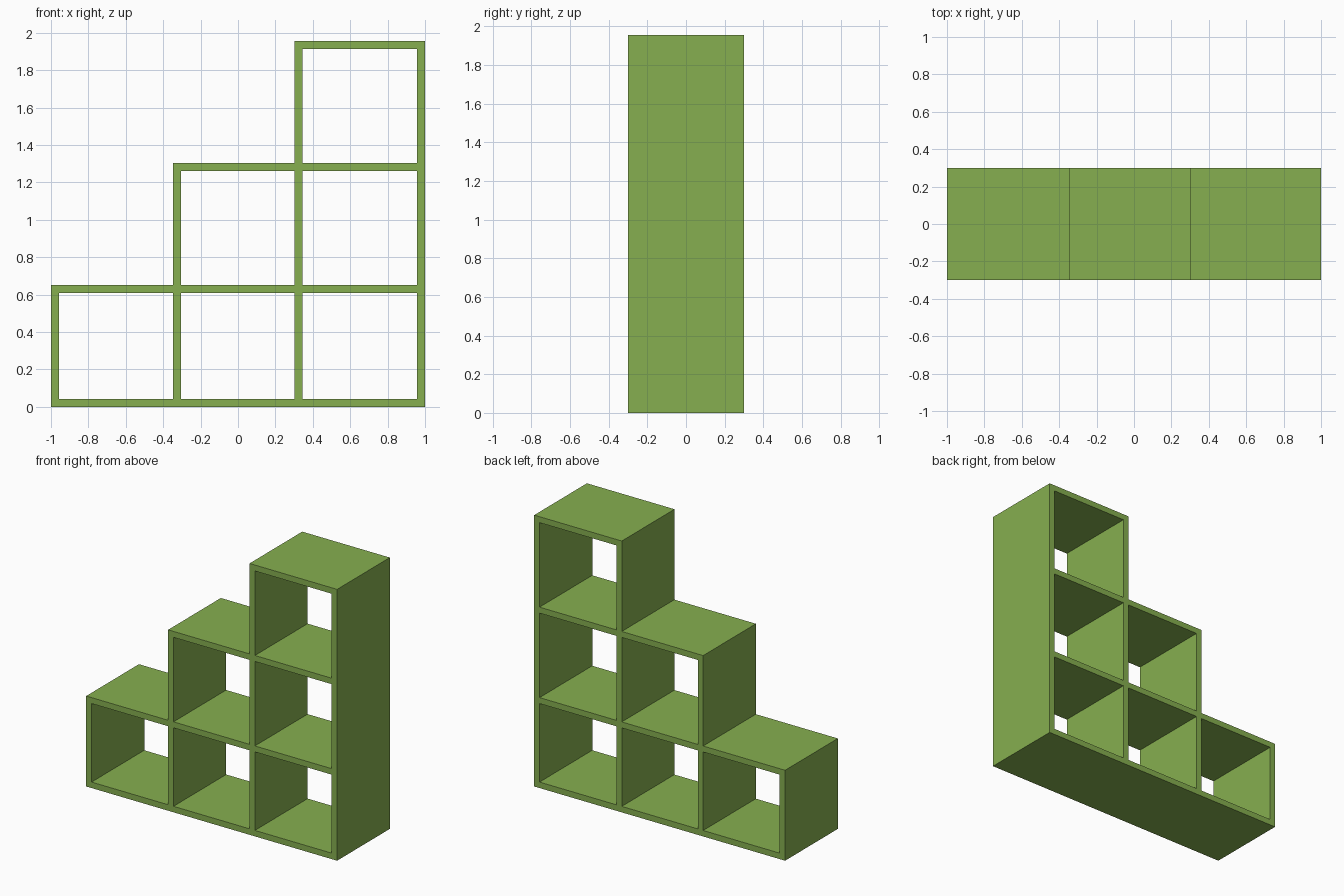
import bpy

if "Cube" in bpy.data.objects:
    bpy.data.objects.remove(bpy.data.objects["Cube"])

T = 0.043            # board thickness
DEPTH = 0.60
HEIGHT = 1.955
STEP = HEIGHT / 3    # height of one tier
LEFTS = [-1.0, -0.347, 0.302]   # left edge of each column
INNER_RIGHT = 1.0 - T

green = bpy.data.materials.new("green_paint")
green.diffuse_color = (0.24, 0.43, 0.08, 1)
green.use_nodes = True
green.node_tree.nodes["Principled BSDF"].inputs["Base Color"].default_value = green.diffuse_color


def board(name, x0, x1, z0, z1):
    """Full-depth box spanning the given x and z range."""
    bpy.ops.mesh.primitive_cube_add(size=1, location=((x0 + x1) / 2, 0, (z0 + z1) / 2))
    ob = bpy.context.object
    ob.name = name
    ob.scale = (x1 - x0, DEPTH, z1 - z0)
    bpy.ops.object.transform_apply(location=False, rotation=False, scale=True)
    ob.data.materials.append(green)


# Tall right side and base
board("right_side", INNER_RIGHT, 1.0, 0, HEIGHT)
board("base", LEFTS[0], INNER_RIGHT, 0, T)

# Shelves, each shorter than the one below
for tier in range(3):
    top = (tier + 1) * STEP
    board(f"shelf_{tier + 1}", LEFTS[tier], INNER_RIGHT, top - T, top)

# Uprights fitted between the shelves, stepping up to the right
for col, x in enumerate(LEFTS):
    for tier in range(col + 1):
        floor = T if tier == 0 else tier * STEP
        board(f"upright_{col + 1}_{tier + 1}", x, x + T, floor, (tier + 1) * STEP - T)
